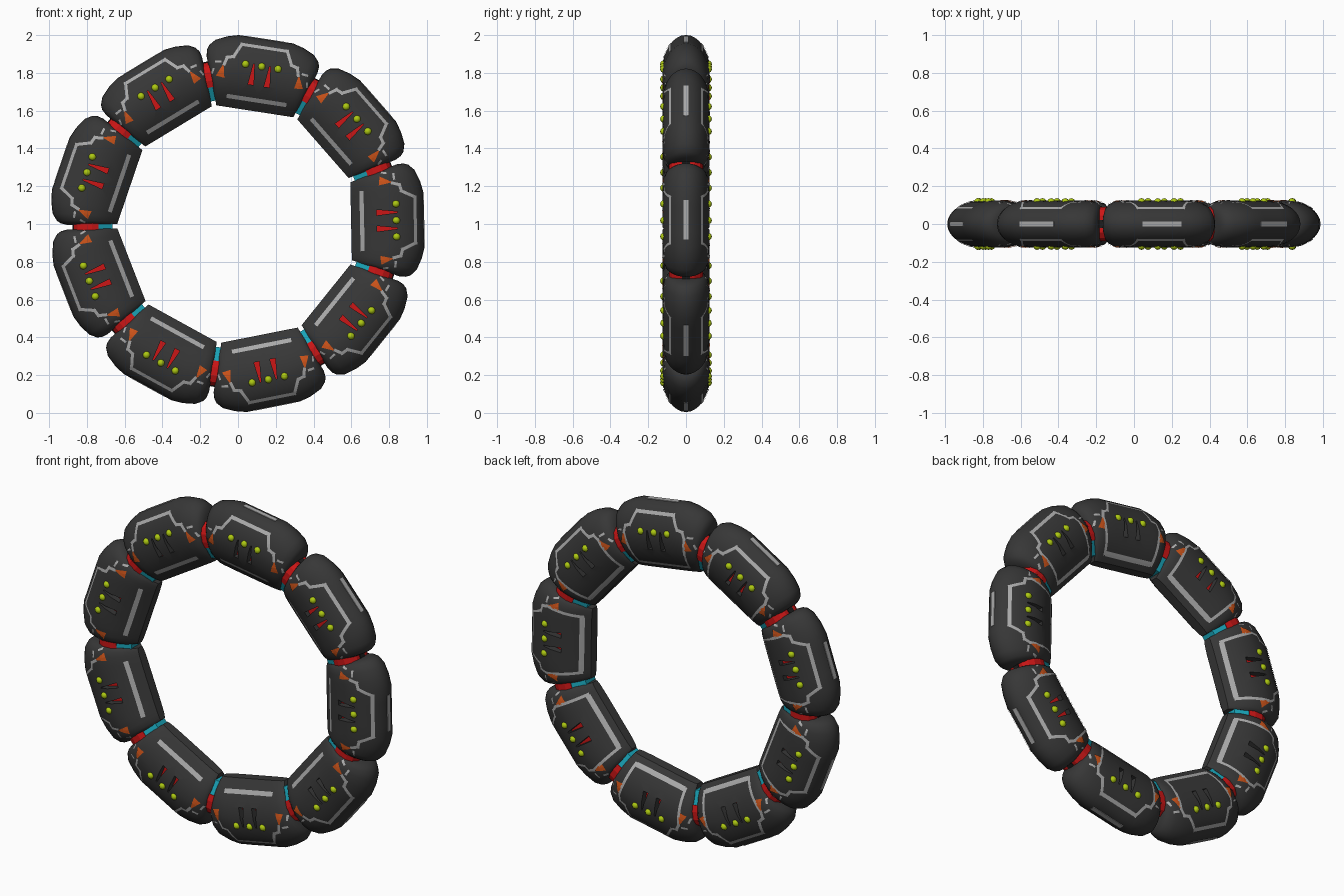
import bpy, bmesh, math
from mathutils import Vector, Matrix
from mathutils.bvhtree import BVHTree

if "Cube" in bpy.data.objects:
    bpy.data.objects.remove(bpy.data.objects["Cube"])

COUNT = 9
TURN = math.radians(1.2)
CENTRE = Vector((-0.003, 0, 1.002))
INNER, BELLY, OUTER, DEPTH = 0.602, 0.80, 0.988, 0.125
SLOPE = math.tan(math.pi / COUNT)


def material(name, r, g, b):
    m = bpy.data.materials.new(name)
    m.use_nodes = True
    m.diffuse_color = (r, g, b, 1)
    m.node_tree.nodes["Principled BSDF"].inputs["Base Color"].default_value = (r, g, b, 1)
    return m


charcoal = material("charcoal", 0.038, 0.038, 0.038)
grey = material("light grey", 0.40, 0.40, 0.40)
red = material("red", 0.60, 0.008, 0.008)
orange = material("orange", 0.62, 0.088, 0.01)
lime = material("lime", 0.42, 0.58, 0.006)
teal = material("teal", 0.01, 0.37, 0.48)
black = material("black", 0.012, 0.012, 0.012)


def make_object(name, bm, mat):
    bmesh.ops.recalc_face_normals(bm, faces=bm.faces)
    me = bpy.data.meshes.new(name)
    bm.to_mesh(me)
    bm.free()
    me.materials.append(mat)
    ob = bpy.data.objects.new(name, me)
    bpy.context.collection.objects.link(ob)
    return ob


def prism(bm, outline, axis, low, high):
    """Extrude an outline (a, z) along x or y."""
    def point(a, z, d):
        return (d, a, z) if axis == "x" else (a, d, z)
    rings = [[bm.verts.new(point(a, z, d)) for a, z in outline] for d in (low, high)]
    n = len(outline)
    bm.faces.new(rings[0])
    bm.faces.new(rings[1][::-1])
    for i in range(n):
        j = (i + 1) % n
        bm.faces.new((rings[0][i], rings[0][j], rings[1][j], rings[1][i]))


# Pillow-shaped armour segment: local x along the ring, z outwards
half = [(0.028, INNER), (0.066, 0.645), (0.095, 0.69), (0.115, 0.74)]
arc = [(DEPTH * math.cos(math.pi * i / 16), BELLY + (OUTER - BELLY) * math.sin(math.pi * i / 16))
       for i in range(17)]
section = half + arc + [(-y, r) for y, r in reversed(half)]
ends = [(1, 0.852, 0.64), (0.97, 0.886, 0.76), (0.92, 0.911, 0.86), (0.8, 0.944, 0.95),
        (0.6, 0.972, 0.99), (0.42, OUTER, 1), (0.2, OUTER, 1)]
stations = [(-u, r, w) for u, r, w in ends] + [(0, OUTER, 1)] + ends[::-1]
bm = bmesh.new()
rings = []
for u, top, width in stations:
    k = (top - INNER) / (OUTER - INNER)
    ring = []
    for y, r in section:
        z = INNER + (r - INNER) * k
        ring.append(bm.verts.new((u * (z * SLOPE - 0.013), y * width, z)))
    rings.append(ring)
for a, b in zip(rings, rings[1:]):
    for i in range(len(a)):
        j = (i + 1) % len(a)
        bm.faces.new((a[i], a[j], b[j], b[i]))
bm.faces.new(rings[0])
bm.faces.new(rings[-1])
bmesh.ops.recalc_face_normals(bm, faces=bm.faces)
surface = BVHTree.FromBMesh(bm)
body = make_object("armour_segment", bm, charcoal)

# Tapered slots sunk into front and back, with red floors
bm = bmesh.new()
floor = bmesh.new()
for x in (-0.043, 0.043):
    wedge = [(x - 0.015, 0.738), (x + 0.015, 0.738), (x + 0.003, 0.848), (x - 0.003, 0.848)]
    for s in (-1, 1):
        prism(bm, wedge, "y", s * 0.082, s * 0.15)
        prism(floor, wedge, "y", s * 0.080, s * 0.084)
cutter = make_object("slot_cutter", bm, charcoal)
cutter.hide_render = True
slot_floor = make_object("slot_floor", floor, red)
mod = body.modifiers.new("slots", "BOOLEAN")
mod.operation, mod.solver, mod.object = "DIFFERENCE", "EXACT", cutter
bpy.ops.object.select_all(action="DESELECT")
bpy.context.view_layer.objects.active = body
body.select_set(True)
bpy.ops.object.modifier_apply(modifier=mod.name)
bpy.data.objects.remove(cutter)
bpy.ops.object.shade_smooth_by_angle(angle=math.radians(35))


def on_surface(p, side):
    hit = surface.ray_cast(Vector((p.x, side, p.y)), Vector((0, -side, 0)))[0]
    y = hit.y if hit else side * 0.08
    return (p.x, y + side * 0.005, p.y)


def ribbon(bm, a, b, side, w0, w1, extend=0.0):
    """Thin strip hugging the armour from a to b, given as (x, z)."""
    a, b = Vector(a), Vector(b)
    d = (b - a).normalized()
    a, b = a - d * extend, b + d * extend
    n = Vector((-d.y, d.x))
    steps = max(2, math.ceil((b - a).length / 0.02))
    rows = []
    for i in range(steps + 1):
        f = i / steps
        p, w = a.lerp(b, f), (w0 + (w1 - w0) * f) / 2
        rows.append([bm.verts.new(on_surface(p + n * o, side)) for o in (-w, 0, w)])
    for r, s in zip(rows, rows[1:]):
        for i in (0, 1):
            bm.faces.new((r[i], r[i + 1], s[i + 1], s[i]))


# Light lines: open shoulder shape in front, closed loop at the back
LINE = 0.016
lines = bmesh.new()
marks = bmesh.new()
shoulder = [(0.122, 0.942), (0.155, 0.872), (0.188, 0.862), (0.198, 0.825)]
for side in (-1, 1):
    base = 0.638 if side > 0 else 0.66
    ribbon(lines, (-0.122, 0.942), (0.122, 0.942), side, LINE, LINE, LINE / 2)
    ribbon(lines, (-0.16, base), (0.16, base), side, 0.022, 0.022)
    for m in (-1, 1):
        path = shoulder + ([(0.165, base)] if side > 0 else [])
        for a, b in zip(path, path[1:]):
            ribbon(lines, (m * a[0], a[1]), (m * b[0], b[1]), side, LINE, LINE, LINE / 2)
        ribbon(lines, (m * 0.215, 0.835), (m * 0.25, 0.83), side, 0.012, 0.012)
        ribbon(lines, (m * 0.25, 0.795), (m * 0.255, 0.765), side, 0.01, 0.01)
        ribbon(marks, (m * 0.21, 0.755), (m * 0.203, 0.817), side, 0.047, 0.006)
trim_lines = make_object("trim_lines", lines, grey)
end_markers = make_object("end_markers", marks, orange)

# Stripe on the outer rim
bm = bmesh.new()
bmesh.ops.create_cube(bm, size=1, matrix=Matrix.Translation((0, 0, OUTER - 0.003))
                      @ Matrix.Diagonal((0.21, 0.028, 0.009, 1)))
rim_stripe = make_object("rim_stripe", bm, grey)

# Three round lamps on each face
bm = bmesh.new()
for side in (-1, 1):
    for x in (-0.087, 0, 0.087):
        bmesh.ops.create_uvsphere(bm, u_segments=12, v_segments=8, radius=0.02,
                                  matrix=Matrix.Translation((x, side * 0.117, 0.841)))
lamps = make_object("lamps", bm, lime)
for p in lamps.data.polygons:
    p.use_smooth = True

# Joint between segments: red outer block, teal inner block, black clip
bm = bmesh.new()
rim = [(0.08, 0.735), (0.09, 0.77), (0.09, 0.815), (0.075, 0.848), (0.045, 0.868)]
prism(bm, rim + [(-y, r) for y, r in reversed(rim)], "x", -0.021, 0.021)
joint_outer = make_object("joint_outer", bm, red)
bm = bmesh.new()
prism(bm, [(0.042, 0.662), (0.077, 0.735), (-0.077, 0.735), (-0.042, 0.662)], "x", -0.018, 0.018)
joint_inner = make_object("joint_inner", bm, teal)
bm = bmesh.new()
bmesh.ops.create_cube(bm, size=1, matrix=Matrix.Translation((0, 0, 0.866))
                      @ Matrix.Diagonal((0.026, 0.04, 0.014, 1)))
joint_clip = make_object("joint_clip", bm, black)

# Repeat the segment and joint around the ring
segment = [body, slot_floor, trim_lines, end_markers, rim_stripe, lamps]
joint = [joint_outer, joint_inner, joint_clip]
for k in range(COUNT):
    for group, offset in ((segment, 0), (joint, 0.5)):
        angle = TURN + (k + offset) * math.tau / COUNT
        place = Matrix.Translation(CENTRE) @ Matrix.Rotation(math.pi / 2 - angle, 4, "Y")
        for part in group:
            ob = part
            if k:
                ob = part.copy()
                ob.name = f"{part.name}_{k + 1}"
                bpy.context.collection.objects.link(ob)
            ob.matrix_world = place
